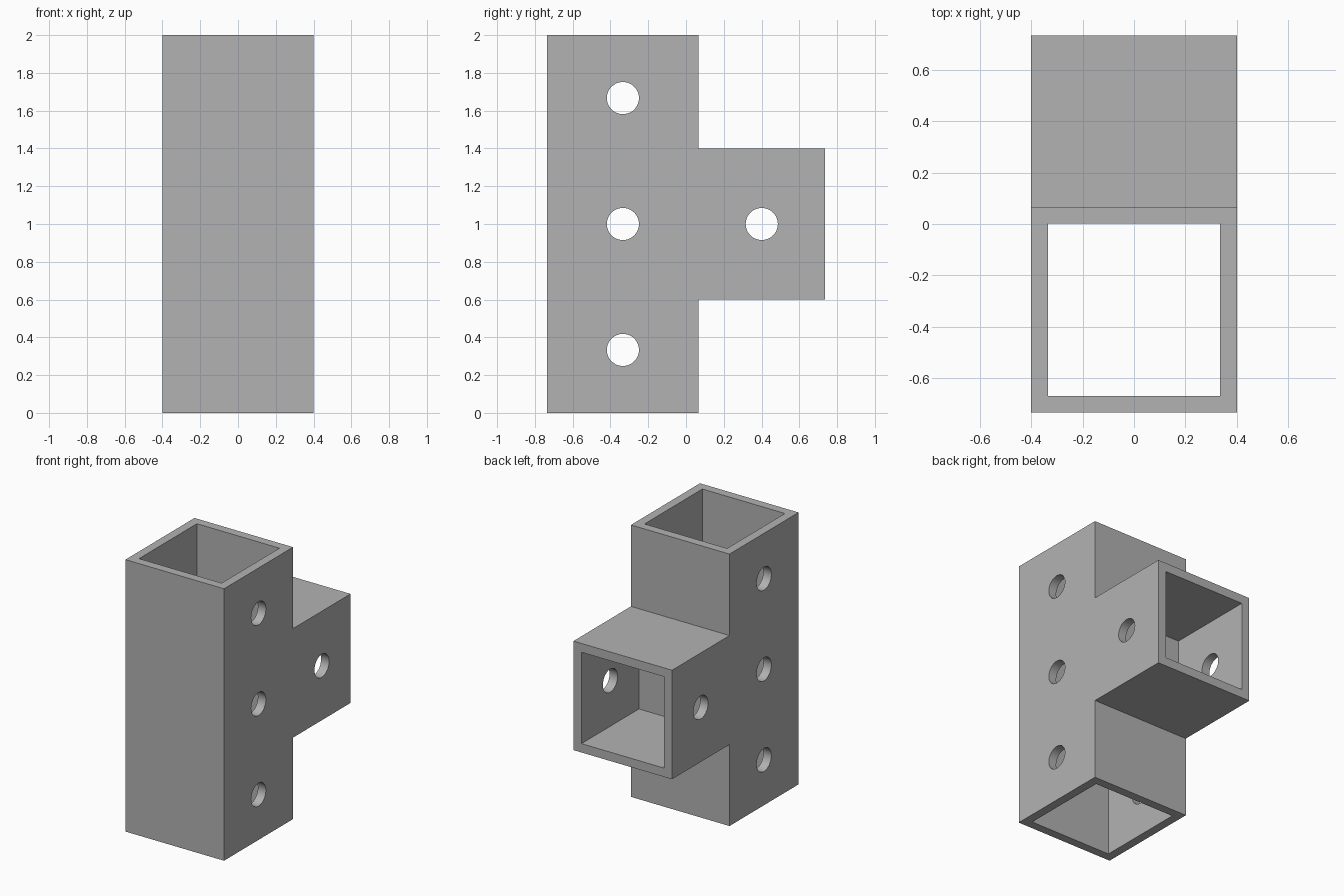
import bpy
import bmesh
from mathutils import Matrix, Vector

cube = bpy.data.objects.get("Cube")
if cube:
    bpy.data.objects.remove(cube, do_unlink=True)

# Main dimensions
HEIGHT = 2.0
HALF = 0.401           # half the outer width of each square tube
BORE = 0.336           # half the inner width
FRONT, BACK = -0.735, 0.735
ARM_START = FRONT + 2 * HALF
POST_Y = FRONT + HALF
ARM_Y = (ARM_START + BACK) / 2
MID = HEIGHT / 2
HOLE_RADIUS = 0.085

grey = bpy.data.materials.new("plain_grey")
grey.use_nodes = True
colour = (0.448, 0.448, 0.448, 1)
grey.diffuse_color = colour
grey.node_tree.nodes["Principled BSDF"].inputs["Base Color"].default_value = colour


def make_object(name, bm):
    bmesh.ops.recalc_face_normals(bm, faces=bm.faces)
    mesh = bpy.data.meshes.new(name)
    bm.to_mesh(mesh)
    bm.free()
    mesh.materials.append(grey)
    obj = bpy.data.objects.new(name, mesh)
    bpy.context.collection.objects.link(obj)
    return obj


def box(name, low, high):
    low, high = Vector(low), Vector(high)
    bm = bmesh.new()
    matrix = Matrix.Translation((low + high) / 2) @ Matrix.Diagonal((*(high - low), 1))
    bmesh.ops.create_cube(bm, size=1, matrix=matrix)
    return make_object(name, bm)


# Tee body: side profile extruded across the width
profile = [(FRONT, 0), (ARM_START, 0), (ARM_START, MID - HALF), (BACK, MID - HALF),
           (BACK, MID + HALF), (ARM_START, MID + HALF), (ARM_START, HEIGHT), (FRONT, HEIGHT)]
bm = bmesh.new()
face = bm.faces.new([bm.verts.new((-HALF, y, z)) for y, z in profile])
result = bmesh.ops.extrude_face_region(bm, geom=[face])
bmesh.ops.translate(bm, vec=(2 * HALF, 0, 0),
                    verts=[v for v in result["geom"] if isinstance(v, bmesh.types.BMVert)])
body = make_object("tee_connector", bm)

# Upright bore runs right through; the arm bore is a blind socket
post_bore = box("post_bore_cutter", (-BORE, POST_Y - BORE, -0.2),
                (BORE, POST_Y + BORE, HEIGHT + 0.2))
arm_bore = box("arm_bore_cutter", (-BORE, ARM_START, MID - BORE),
               (BORE, BACK + 0.2, MID + BORE))

# Round screw holes through both side walls
bm = bmesh.new()
turn = Matrix.Rotation(1.5707963, 4, "Y")
for y, z in [(POST_Y, MID / 3), (POST_Y, MID), (POST_Y, HEIGHT - MID / 3), (ARM_Y, MID)]:
    bmesh.ops.create_cone(bm, cap_ends=True, segments=48, radius1=HOLE_RADIUS,
                          radius2=HOLE_RADIUS, depth=3 * HALF,
                          matrix=Matrix.Translation((0, y, z)) @ turn)
holes = make_object("screw_hole_cutter", bm)

# Cut the bores and holes, then drop the cutters
bpy.context.view_layer.objects.active = body
for cutter in (post_bore, arm_bore, holes):
    cutter.hide_render = True
    cut = body.modifiers.new(cutter.name, "BOOLEAN")
    cut.operation = "DIFFERENCE"
    cut.solver = "EXACT"
    cut.object = cutter
    bpy.ops.object.modifier_apply(modifier=cut.name)
    bpy.data.objects.remove(cutter, do_unlink=True)

# Smooth hole walls, sharp edges elsewhere
bpy.ops.object.select_all(action="DESELECT")
body.select_set(True)
bpy.ops.object.shade_smooth_by_angle()
